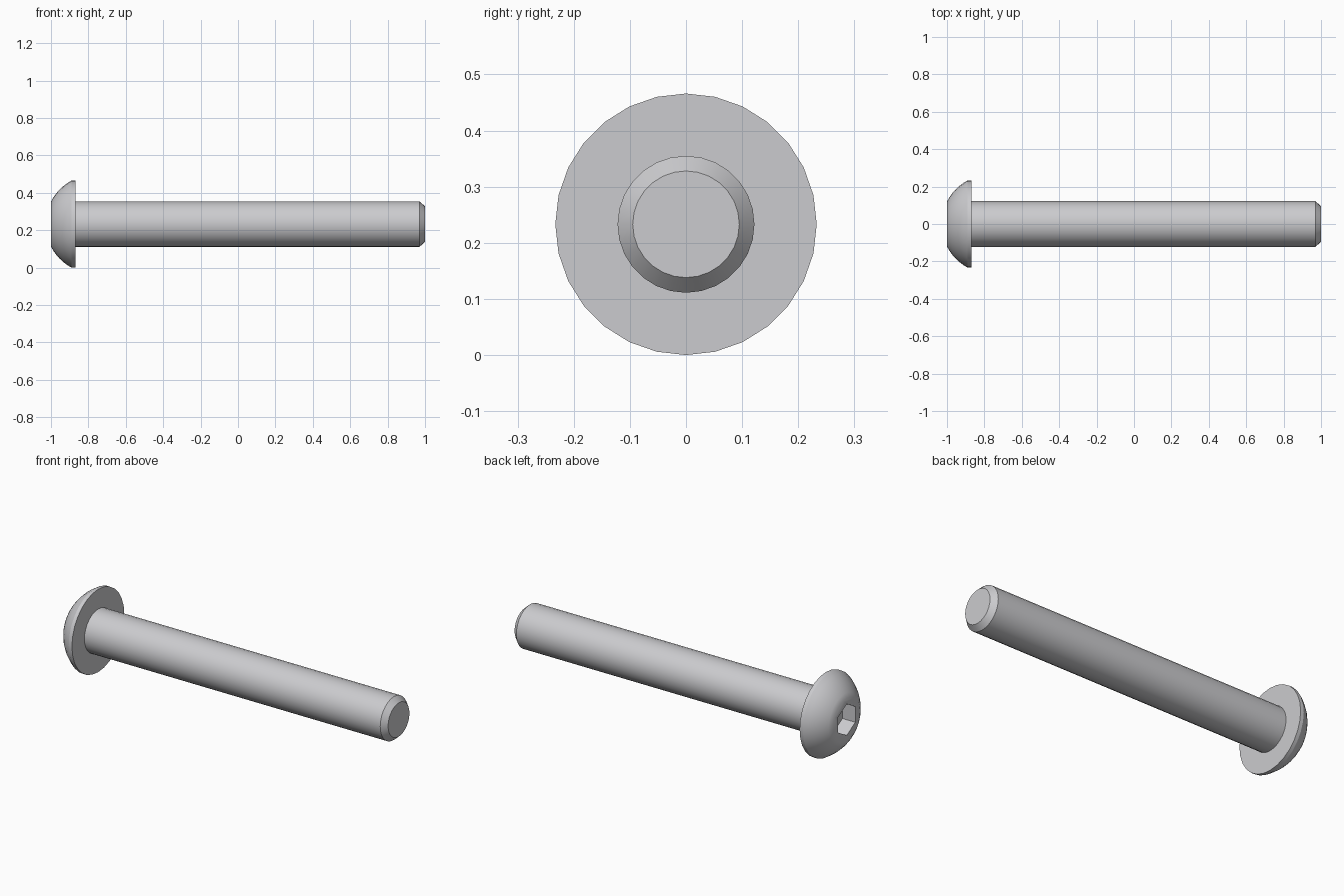
import bpy, bmesh
from math import radians, sin, cos, tau, asin, sqrt
from mathutils import Matrix

if "Cube" in bpy.data.objects:
    bpy.data.objects.remove(bpy.data.objects["Cube"])

SIDES = 28
HEAD_R, SHANK_R, TIP_R = 0.233, 0.122, 0.095
FACE_R, FACE_X, RIM_X, UNDER_X = 0.12, -1.0, -0.89, -0.87

steel = bpy.data.materials.new("light grey steel")
steel.use_nodes = True
colour = (0.6, 0.6, 0.62, 1)
steel.diffuse_color = colour
steel.node_tree.nodes["Principled BSDF"].inputs["Base Color"].default_value = colour


def turned(name, profile, sides=SIDES):
    """Revolve (x, radius) points about the long axis, with flat end caps."""
    bm = bmesh.new()
    rings = [[bm.verts.new((x, r * sin(tau * i / sides), HEAD_R + r * cos(tau * i / sides)))
              for i in range(sides)] for x, r in profile]
    for a, b in zip(rings, rings[1:]):
        for i in range(sides):
            j = (i + 1) % sides
            bm.faces.new((a[i], a[j], b[j], b[i]))
    bm.faces.new(rings[0])
    bm.faces.new(rings[-1])
    bmesh.ops.recalc_face_normals(bm, faces=bm.faces)
    mesh = bpy.data.meshes.new(name)
    bm.to_mesh(mesh)
    bm.free()
    mesh.materials.append(steel)
    obj = bpy.data.objects.new(name, mesh)
    bpy.context.collection.objects.link(obj)
    return obj


def shade(obj):
    bpy.ops.object.select_all(action='DESELECT')
    obj.select_set(True)
    bpy.context.view_layer.objects.active = obj
    bpy.ops.object.shade_smooth_by_angle(angle=radians(30))


# Domed head: a circular arc from the flat face to the rim
centre = (HEAD_R**2 - FACE_R**2 + RIM_X**2 - FACE_X**2) / (2 * (RIM_X - FACE_X))
radius = sqrt(FACE_R**2 + (FACE_X - centre)**2)
start, end = asin(FACE_R / radius), asin(HEAD_R / radius)
STEPS = 6
dome = []
for i in range(STEPS + 1):
    a = start + (end - start) * i / STEPS
    dome.append((centre - radius * cos(a), radius * sin(a)))
head = turned("button_head", dome + [(UNDER_X, HEAD_R)])

# Hexagonal key socket cut into the head
cutter = turned("socket_cutter", [(-1.1, 0.088), (-0.92, 0.088)], sides=6)
cutter.hide_render = True
cut = head.modifiers.new("hex_socket", 'BOOLEAN')
cut.operation = 'DIFFERENCE'
cut.solver = 'EXACT'
cut.object = cutter
bpy.context.view_layer.objects.active = head
bpy.ops.object.modifier_apply(modifier=cut.name)
bpy.data.objects.remove(cutter)
shade(head)

# Plain shank with a chamfered tip
shank = turned("shank", [(RIM_X, SHANK_R), (0.97, SHANK_R), (1.0, TIP_R)])
shade(shank)
